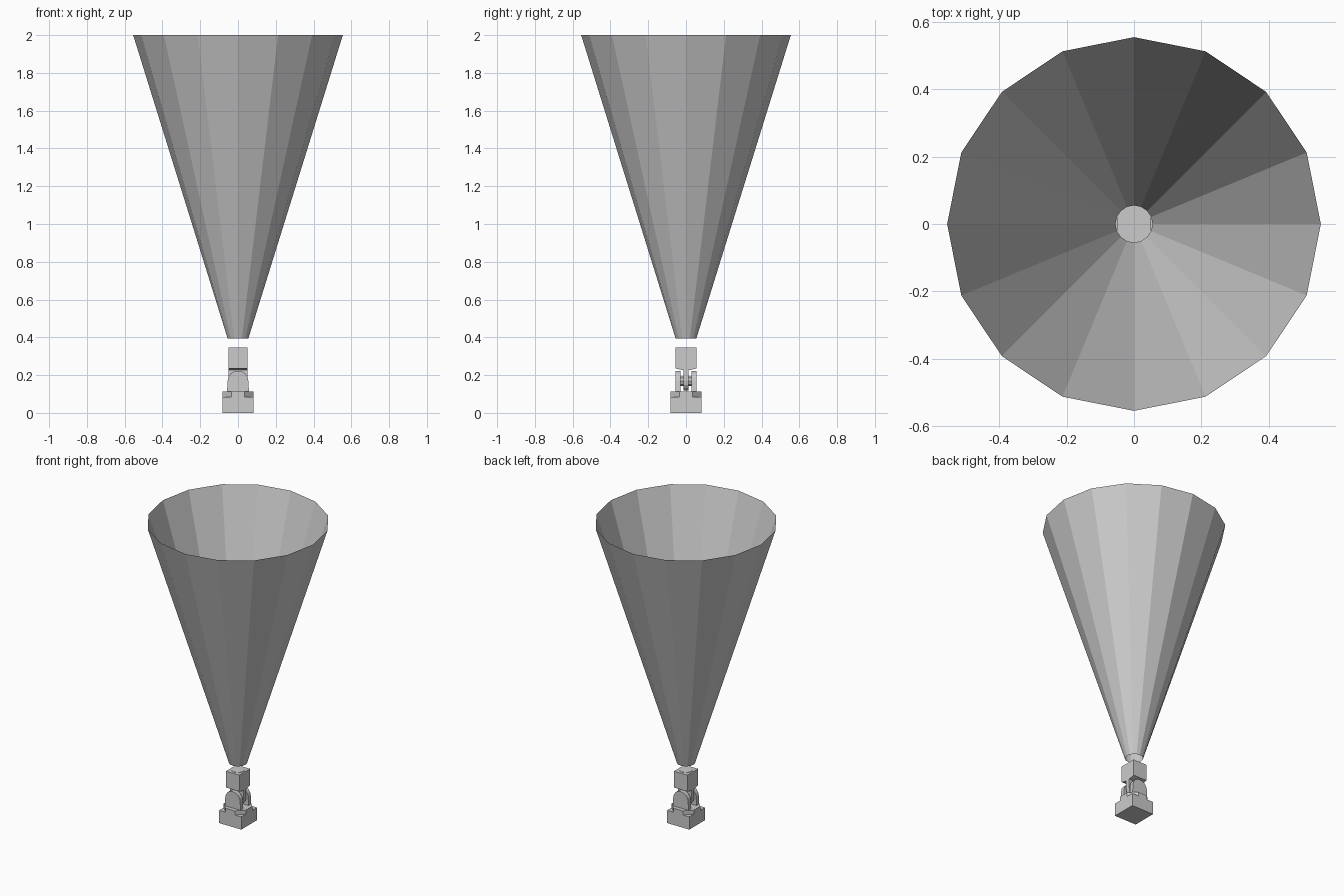
import bpy, bmesh, math

if "Cube" in bpy.data.objects:
    bpy.data.objects.remove(bpy.data.objects["Cube"])

grey = bpy.data.materials.new("light_grey")
grey.diffuse_color = (0.6, 0.6, 0.6, 1)
grey.use_nodes = True
grey.node_tree.nodes["Principled BSDF"].inputs["Base Color"].default_value = grey.diffuse_color


def finish(name, bm):
    me = bpy.data.meshes.new(name)
    bm.to_mesh(me)
    bm.free()
    me.materials.append(grey)
    ob = bpy.data.objects.new(name, me)
    bpy.context.collection.objects.link(ob)
    return ob


def box(name, x, y, z0, z1):
    bm = bmesh.new()
    bmesh.ops.create_cube(bm, size=1)
    for v in bm.verts:
        v.co = (v.co.x * 2 * x, v.co.y * 2 * y, z0 + (v.co.z + 0.5) * (z1 - z0))
    return finish(name, bm)


def prism(name, pts, axis, a, b):
    """Extrude a 2D outline along y or z from a to b."""
    bm = bmesh.new()
    put = (lambda p, t: (p[0], t, p[1])) if axis == "y" else (lambda p, t: (p[0], p[1], t))
    face = bm.faces.new([bm.verts.new(put(p, a)) for p in pts])
    new = bmesh.ops.extrude_face_region(bm, geom=[face])["geom"]
    for v in new:
        if isinstance(v, bmesh.types.BMVert):
            v.co["xyz".index(axis)] = b
    bmesh.ops.recalc_face_normals(bm, faces=bm.faces)
    return finish(name, bm)


def ring(n, r, cx=0, cz=0, start=0, sweep=math.tau, closed=True):
    d = n if closed else n - 1
    return [(cx + r * math.cos(start + sweep * i / d),
             cz + r * math.sin(start + sweep * i / d)) for i in range(n)]


# base block with an octagonal turntable flush with its sides
box("base", 0.082, 0.082, 0, 0.085)
prism("turntable", ring(8, 0.082 / math.cos(math.pi / 8), start=math.pi / 8), "z", 0.085, 0.112)

# two round-topped yoke arms
PIVOT = 0.168
arm = [(-0.058, 0.112), (0.058, 0.112)] + ring(9, 0.055, 0, PIVOT, 0, math.pi, False)
for side, name in ((-1, "yoke_arm_front"), (1, "yoke_arm_back")):
    prism(name, arm, "y", side * 0.028, side * 0.056)

# hinge axle and the round-bottomed tab hanging from the head
prism("axle", ring(8, 0.025, 0, PIVOT), "y", -0.03, 0.03)
tab = [(0.05, 0.236), (-0.05, 0.236)] + ring(9, 0.05, 0, PIVOT, math.pi, math.pi, False)
prism("head_tab", tab, "y", -0.014, 0.014)

# lamp head, its underside tapering slightly to the tab
head = box("lamp_head", 0.05, 0.056, 0.236, 0.345)
bm = bmesh.new()
bm.from_mesh(head.data)
bm.faces.ensure_lookup_table()
low = min(bm.faces, key=lambda f: f.calc_center_median().z)
out = bmesh.ops.extrude_face_region(bm, geom=[low])["geom"]
for v in out:
    if isinstance(v, bmesh.types.BMVert):
        v.co.y *= 0.3
        v.co.z -= 0.01
bmesh.ops.delete(bm, geom=[low], context="FACES")
bm.to_mesh(head.data)
bm.free()

# octagonal lens on top of the head
prism("lens", ring(8, 0.041), "z", 0.343, 0.347)

# open light beam cone
bm = bmesh.new()
bmesh.ops.create_cone(bm, cap_ends=False, segments=16, radius1=0.055, radius2=0.555, depth=1.605)
bmesh.ops.translate(bm, verts=bm.verts, vec=(0, 0, 2 - 1.605 / 2))
finish("light_beam", bm)
